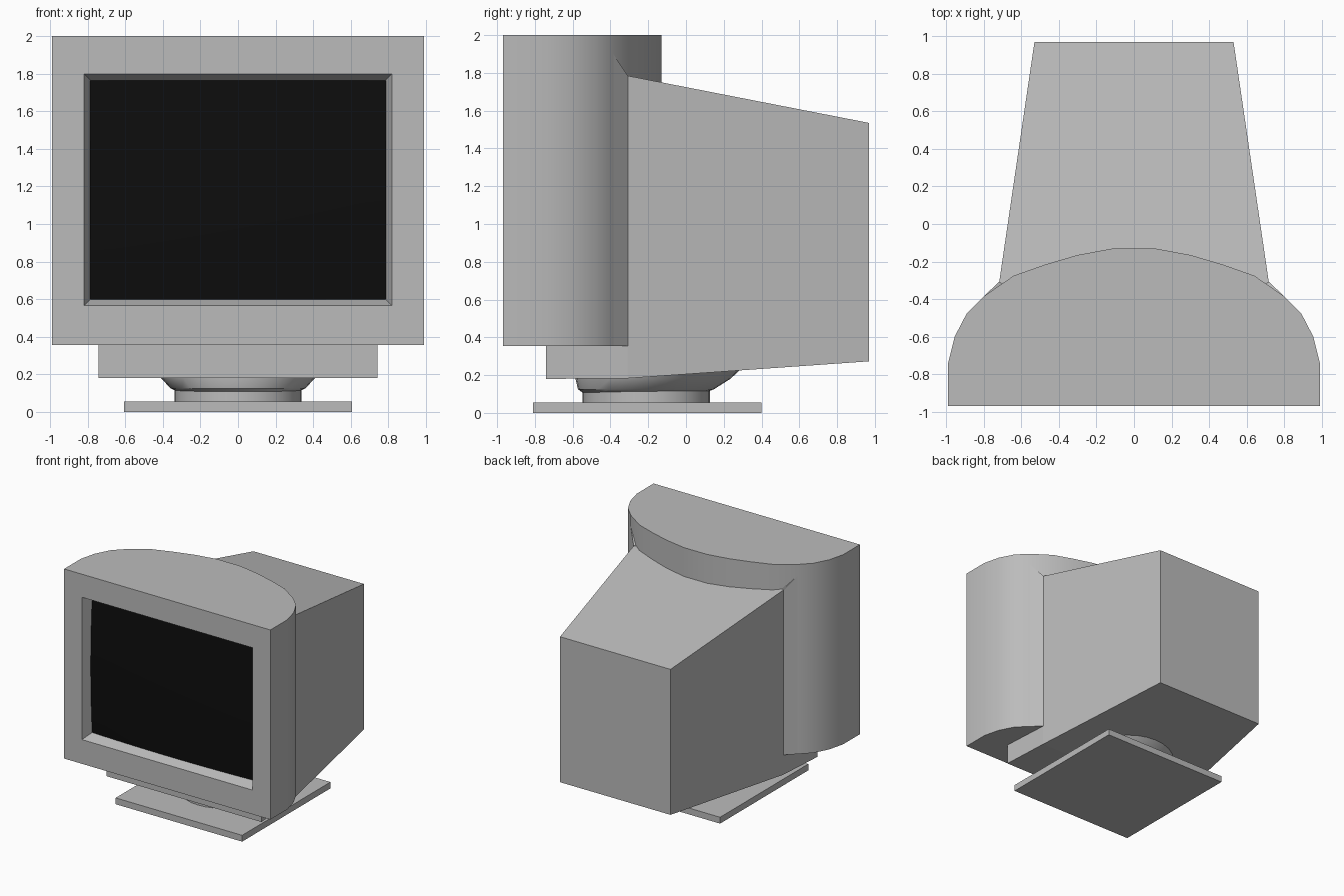
import bpy, bmesh, math

if "Cube" in bpy.data.objects:
    bpy.data.objects.remove(bpy.data.objects["Cube"])


def material(name, value):
    m = bpy.data.materials.new(name)
    m.use_nodes = True
    colour = (value, value, value, 1)
    m.diffuse_color = colour
    m.node_tree.nodes["Principled BSDF"].inputs["Base Color"].default_value = colour
    return m


GREY = material("grey plastic", 0.5)
BLACK = material("black glass", 0.004)


def finish(bm, name, mat, smooth=False, fix_normals=True):
    if fix_normals:
        bmesh.ops.recalc_face_normals(bm, faces=bm.faces)
    mesh = bpy.data.meshes.new(name)
    bm.to_mesh(mesh)
    bm.free()
    mesh.materials.append(mat)
    ob = bpy.data.objects.new(name, mesh)
    bpy.context.collection.objects.link(ob)
    if smooth:
        bpy.ops.object.select_all(action="DESELECT")
        ob.select_set(True)
        bpy.context.view_layer.objects.active = ob
        bpy.ops.object.shade_smooth_by_angle(angle=math.radians(32))
    return ob


def loft(rings):
    """Closed skin through rings with equal point counts."""
    bm = bmesh.new()
    rows = [[bm.verts.new(p) for p in ring] for ring in rings]
    n = len(rows[0])
    for a, b in zip(rows, rows[1:]):
        for i in range(n):
            j = (i + 1) % n
            bm.faces.new((a[i], a[j], b[j], b[i]))
    bm.faces.new(rows[0][::-1])
    bm.faces.new(rows[-1])
    bmesh.ops.recalc_face_normals(bm, faces=bm.faces)
    return bm


def section(y, half, low, high):
    return [(-half, y, low), (half, y, low), (half, y, high), (-half, y, high)]


def circle(z, y, r, n=32):
    return [(r * math.cos(math.tau * i / n), y + r * math.sin(math.tau * i / n), z)
            for i in range(n)]


# Front housing: bowed outline extruded upward
half = [(0.99, -0.97), (0.99, -0.74), (0.955, -0.6), (0.89, -0.475), (0.8, -0.385),
        (0.64, -0.275), (0.47, -0.215), (0.3, -0.165), (0.11, -0.13)]
outline = half + [(-x, y) for x, y in reversed(half)]
bm = loft([[(x, y, z) for x, y in outline] for z in (0.355, 2.0)])

# Screen opening: inset front face, then a sloped recess
front = min(bm.faces, key=lambda f: f.calc_center_median().y)
for wide, low, high, y in ((0.82, 0.565, 1.8, -0.97), (0.785, 0.6, 1.765, -0.87)):
    bmesh.ops.inset_individual(bm, faces=[front], thickness=0.03)
    for v in front.verts:
        v.co = (math.copysign(wide, v.co.x), y, high if v.co.z > 1.2 else low)
finish(bm, "front_housing", GREY, smooth=True)

# Gently bulging screen
bm = bmesh.new()
bmesh.ops.create_grid(bm, x_segments=12, y_segments=12, size=1)
for v in bm.verts:
    u, w = v.co.x, v.co.y
    v.co = (0.787 * u, -0.915 + 0.02 * (u * u + w * w), 1.182 + 0.583 * w)
finish(bm, "screen", BLACK, smooth=True, fix_normals=False)

# Tapering rear housing with lower front lip
finish(loft([section(-0.74, 0.743, 0.18, 1.785),
             section(-0.31, 0.718, 0.183, 1.785),
             section(0.97, 0.53, 0.273, 1.535)]), "rear_housing", GREY)

# Fillets joining front and rear housings
for side, name in ((1, "left_fillet"), (-1, "right_fillet")):
    tri = [(0.8, -0.385, 1.9), (0.718, -0.308, 1.785), (0.6, -0.4, 1.8)]
    finish(loft([[(side * x, y, 0.355) for x, y, z in tri],
                 [(side * x, y, z) for x, y, z in tri]]), name, GREY)

# Tilting bowl, neck and base plate
finish(loft([circle(0.105, -0.225, 0.32), circle(0.125, -0.212, 0.36),
             circle(0.18, -0.175, 0.41), circle(0.24, -0.14, 0.44)]),
       "tilt_bowl", GREY, smooth=True)
finish(loft([circle(0.05, -0.21, 0.338), circle(0.115, -0.21, 0.338)]),
       "neck", GREY, smooth=True)
finish(loft([section(-0.81, 0.607, 0, 0.055), section(0.4, 0.607, 0, 0.055)]),
       "base_plate", GREY)
